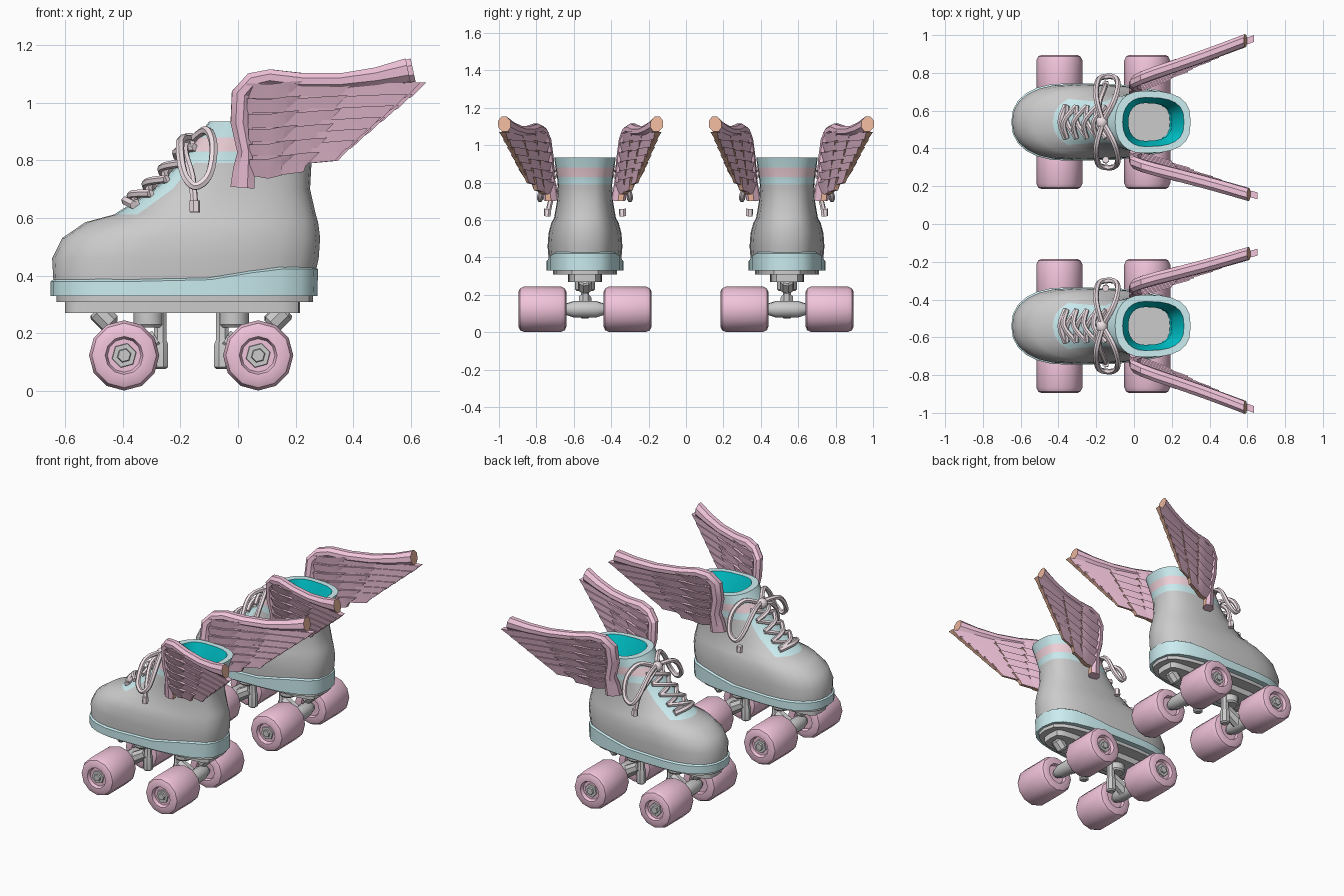
import bpy, bmesh, math
from mathutils import Vector as V

if "Cube" in bpy.data.objects:
    bpy.data.objects.remove(bpy.data.objects["Cube"])

CY = 0.54  # skate centre line; a mirror modifier makes the second skate


def mat(name, r, g, b):
    m = bpy.data.materials.new(name)
    m.diffuse_color = (r, g, b, 1)
    m.use_nodes = True
    m.node_tree.nodes["Principled BSDF"].inputs["Base Color"].default_value = m.diffuse_color
    return m


GREY = mat("boot_grey", .6, .6, .6)
TEAL = mat("light_teal", .6, .85, .88)
LINING = mat("lining_teal", 0, .68, .73)
PINK = mat("pink", .88, .55, .7)
BAND = mat("band_pink", .9, .66, .72)
LACE = mat("lace_pink", .9, .78, .82)
ORANGE = mat("feather_edge", .8, .45, .32)


def loft(bm, rings, matfn=None, endmat=0):
    rows = [[bm.verts.new(p) for p in r] for r in rings]
    n = len(rows[0])
    for j in range(len(rows) - 1):
        for i in range(n):
            k = (i + 1) % n
            f = bm.faces.new((rows[j][i], rows[j][k], rows[j + 1][k], rows[j + 1][i]))
            f.material_index = matfn(j, i) if matfn else 0
    bm.faces.new(rows[0][::-1])
    bm.faces.new(rows[-1]).material_index = endmat


def finish(name, bm, mats=(), angle=35):
    bmesh.ops.translate(bm, vec=(0, CY, 0), verts=bm.verts)
    bmesh.ops.recalc_face_normals(bm, faces=bm.faces)
    me = bpy.data.meshes.new(name)
    bm.to_mesh(me)
    bm.free()
    for m in mats:
        me.materials.append(m)
    me.shade_smooth()
    me.set_sharp_from_angle(angle=math.radians(angle))
    ob = bpy.data.objects.new(name, me)
    bpy.context.collection.objects.link(ob)
    mod = ob.modifiers.new("pair", 'MIRROR')
    mod.use_axis = (False, True, False)
    mod.use_mirror_merge = False
    return ob


def lathe(bm, base, axis, prof, n=12):
    axis = V(axis).normalized()
    a = axis.orthogonal().normalized()
    b = axis.cross(a)
    loft(bm, [[V(base) + axis * t + (a * math.cos(2 * math.pi * (i + .5) / n)
               + b * math.sin(2 * math.pi * (i + .5) / n)) * r for i in range(n)] for t, r in prof])


def tube(bm, pts, r, n=6, sub=4):
    pts = [V(p) for p in pts]
    q = [pts[0]] + pts + [pts[-1]]
    path = []
    for i in range(1, len(q) - 2):  # smooth path through the points
        p0, p1, p2, p3 = q[i - 1:i + 3]
        for s in range(sub):
            t = s / sub
            path.append(.5 * (2 * p1 + (p2 - p0) * t + (2 * p0 - 5 * p1 + 4 * p2 - p3) * t * t
                              + (3 * p1 - p0 - 3 * p2 + p3) * t ** 3))
    path.append(pts[-1])
    rings, a = [], None
    for i, p in enumerate(path):
        t = (path[min(i + 1, len(path) - 1)] - path[max(i - 1, 0)]).normalized()
        a = t.orthogonal() if a is None else a - t * a.dot(t)
        a.normalize()
        b = t.cross(a)
        rings.append([p + (a * math.cos(2 * math.pi * k / n) + b * math.sin(2 * math.pi * k / n)) * r
                      for k in range(n)])
    loft(bm, rings)


def oval(z, xf, xb, xc, hw, n=24, nf=2.3, nb=2.8):
    """Egg-shaped level slice from toe xf to heel xb, widest at xc."""
    out = []
    for i in range(n):
        c, s = math.cos(2 * math.pi * i / n), math.sin(2 * math.pi * i / n)
        e = 2 / (nb if c > 0 else nf)
        x = xc + abs(c) ** e * ((xb - xc) if c > 0 else (xf - xc))
        y = math.copysign(abs(s) ** e * hw, s)
        out.append(V((x, y, z(x) if callable(z) else z)))
    return out


# boot with lining, collar bands and lace panel
slices = [(.37, -.64, .26, -.35, .193), (.46, -.645, .28, -.33, .2), (.53, -.61, .285, -.3, .195),
          (.585, -.53, .278, -.22, .18), (.612, -.43, .27, -.12, .165), (.70, -.29, .25, -.05, .15),
          (.79, -.205, .255, 0, .145), (.83, -.175, .265, .02, .15), (.88, -.14, .28, .04, .157),
          (.935, -.10, .30, .05, .165), (.935, -.06, .265, .06, .13), (.75, -.03, .2, .06, .1),
          (.55, -.03, .19, .06, .1)]


def boot_mat(j, i):
    if j >= 10:
        return 2
    if j in (6, 8, 9):
        return 1
    if j == 7:
        return 3
    return 1 if j >= 4 and 9 <= i <= 14 else 0


bm = bmesh.new()
loft(bm, [oval(*s) for s in slices], boot_mat)
finish("boot", bm, (GREY, TEAL, LINING, BAND), 40)


# sole, stepped up at the heel
def sole_top(x):
    return .38 + .042 * min(1, max(0, (x + .13) / .25))


bm = bmesh.new()
loft(bm, [oval(.33, -.65, .275, -.35, .205, nb=3), oval(sole_top, -.65, .278, -.35, .205, nb=3),
          oval(lambda x: sole_top(x) + .01, -.635, .262, -.35, .19, nb=3)])
finish("sole", bm, (TEAL,))

# mounting plate
bm = bmesh.new()
loft(bm, [oval(z, -.63, .26, -.35, .17, nb=3) for z in (.308, .335)])
loft(bm, [oval(z, -.6, .215, -.3, .09, nf=5, nb=6) for z in (.27, .312)])
finish("base_plate", bm)

# trucks and wheels
wheels, hubs, trucks = bmesh.new(), bmesh.new(), bmesh.new()
for x, s in ((-.395, 1), (.07, -1)):
    for side in (1, -1):
        base, ax = (x, 0, .123), (0, side, 0)
        lathe(wheels, base, ax, [(.12, .03), (.12, .06), (.1, .066), (.1, .095), (.108, .112), (.13, .122),
                                 (.325, .122), (.347, .112), (.355, .095), (.355, .066), (.335, .058), (.335, .02)])
        lathe(hubs, base, ax, [(.33, .045), (.343, .042), (.343, .025), (.353, .022)], 6)
        lathe(hubs, base, ax, [(.08, .022), (.13, .022)], 8)
    lathe(trucks, (x, 0, .123), (0, 1, 0), [(-.105, .03), (-.085, .036), (-.06, .045), (.06, .045),
                                            (.085, .036), (.105, .03)], 10)
    lathe(trucks, (x + .085 * s, 0, .22), (0, 0, 1), [(0, .045), (.01, .053), (.06, .053), (.06, .06), (.09, .06)])
    lathe(trucks, (x + .125 * s, 0, .075), (0, 0, 1), [(0, .02), (.008, .03), (.085, .03), (.1, .024), (.2, .024)], 8)
    lathe(trucks, (x + .02 * s, 0, .123), (.1 * s, 0, .06), [(0, .04), (.11, .035)], 8)
    lathe(trucks, (x - .04 * s, 0, .225), (-.07 * s, 0, .07), [(0, .025), (.012, .038), (.07, .038), (.08, .03)], 8)
finish("wheels", wheels, (PINK,))
finish("wheel_hubs", hubs)
finish("trucks", trucks)

# crossed laces and bow
bm = bmesh.new()
rows = [(-.385, .652), (-.335, .685), (-.28, .735), (-.225, .79), (-.18, .845)]
tube(bm, [(-.36, -.09, .645), (-.39, 0, .66), (-.36, .09, .645)], .016)
for (xa, za), (xb, zb) in zip(rows, rows[1:]):
    for w, lift in ((1, .012), (-1, -.004)):
        tube(bm, [(xa + .03, -.085 * w, za), ((xa + xb) / 2 - lift, 0, (za + zb) / 2 + lift),
                  (xb + .03, .085 * w, zb)], .014)
for w in (1, -1):
    tube(bm, [(x, y * w, z) for x, y, z in
              ((-.165, 0, .865), (-.11, .1, .905), (-.085, .19, .85), (-.1, .235, .75), (-.15, .24, .71),
               (-.19, .22, .76), (-.2, .13, .865), (-.165, 0, .875))], .015)
    tube(bm, [(-.17, 0, .865), (-.185, .09, .83), (-.16, .17, .74), (-.15, .2, .625)], .014)
    tube(bm, [(-.15, .2 * w, .66), (-.15, .202 * w, .62)], .019, sub=1)
lathe(bm, (-.17, -.03, .865), (0, 1, 0), [(0, .02), (.015, .032), (.045, .032), (.06, .02)], 8)
finish("laces", bm, (LACE,), 50)

# wings: leading bar plus three layers of louvred feathers
bar = [(.015, .705, .045), (.02, .77, .04), (.025, .83, .03), (.005, .93, .033), (.01, 1.03, .035),
       (.05, 1.075, .033), (.11, 1.088, .03), (.22, 1.075, .03), (.36, 1.075, .03), (.48, 1.09, .035),
       (.59, 1.113, .045)]
# layer: count, first root, last root, first tip, last tip, width, half thickness
layers = [(6, (.03, 1.04), (.04, .775), (.20, 1.045), (.17, .79), .068, .036),
          (6, (.05, 1.04), (.05, .79), (.38, 1.045), (.26, .80), .066, .027),
          (6, (.12, 1.04), (.10, .83), (.61, 1.04), (.38, .84), .068, .018)]


def lerp(a, b, t):
    return a[0] + (b[0] - a[0]) * t, a[1] + (b[1] - a[1]) * t


def wing(name, side, slope, stretch):
    def place(x, z, d):
        return V((x * stretch, side * (.175 + slope * x + .12 * (z - .7) + d), z))
    bm = bmesh.new()
    rings = []
    for i, (x, z, r) in enumerate(bar):
        p, q = bar[max(i - 1, 0)], bar[min(i + 1, len(bar) - 1)]
        t = V((q[0] - p[0], q[1] - p[1])).normalized()
        ring = []
        for k in range(8):
            a = (k + .5) * math.pi / 4
            ring.append(place(x + t.y * math.cos(a) * r, z - t.x * math.cos(a) * r, math.sin(a) * .036))
        rings.append(ring)
    loft(bm, rings, lambda j, i: int(i == 7), 1)
    for n, r0, r1, t0, t1, w, h in layers:
        for k in range(n):
            a, b = lerp(r0, r1, k / (n - 1)), lerp(t0, t1, k / (n - 1))
            rings = []
            for t, ws, sag in ((0, .8, 0), (.5, 1, -.012), (.85, 1, -.006), (1, .75, .005)):
                x, z = lerp(a, b, t)
                hw, z = w * ws / 2, z + sag
                slant = .025 if t == 1 else 0
                rings.append([place(x + slant, z + hw, h), place(x + slant, z + hw, -h),
                              place(x - slant, z - hw, -h * .4), place(x - slant, z - hw, h * .4)])
            loft(bm, rings, lambda j, i: int(i == 2), 1)
    finish(name, bm, (PINK, ORANGE), 30)


wing("outer_wing", 1, .35, 1.0)
wing("inner_wing", -1, .27, 1.03)
